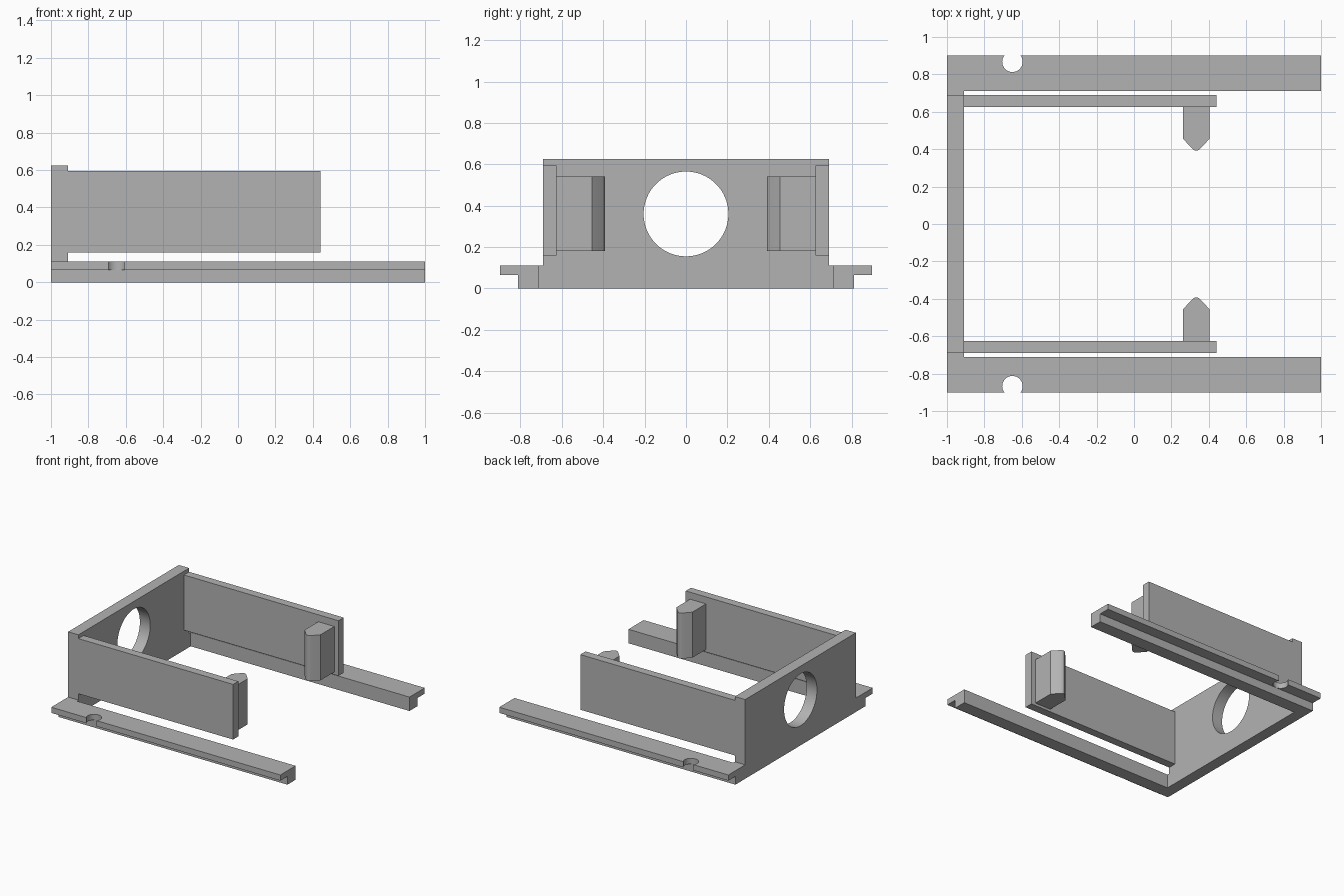
import bpy, bmesh, math
from mathutils import Vector

cube = bpy.data.objects.get("Cube")
if cube:
    bpy.data.objects.remove(cube, do_unlink=True)

grey = bpy.data.materials.new("plain grey")
grey.use_nodes = True
grey.diffuse_color = (0.45, 0.45, 0.45, 1)
grey.node_tree.nodes["Principled BSDF"].inputs["Base Color"].default_value = (0.45, 0.45, 0.45, 1)


def prism(name, profile, axis, start, end):
    """Extrude a 2D profile along x (profile is y, z) or z (profile is x, y)."""
    def place(a, b, t):
        return Vector((t, a, b)) if axis == "x" else Vector((a, b, t))
    bm = bmesh.new()
    face = bm.faces.new([bm.verts.new(place(a, b, start)) for a, b in profile])
    out = bmesh.ops.extrude_face_region(bm, geom=[face])
    moved = [v for v in out["geom"] if isinstance(v, bmesh.types.BMVert)]
    bmesh.ops.translate(bm, verts=moved, vec=place(0, 0, end - start))
    bmesh.ops.recalc_face_normals(bm, faces=bm.faces)
    mesh = bpy.data.meshes.new(name)
    bm.to_mesh(mesh)
    bm.free()
    mesh.materials.append(grey)
    obj = bpy.data.objects.new(name, mesh)
    bpy.context.collection.objects.link(obj)
    return obj


def rect(a0, a1, b0, b1):
    return [(a0, b0), (a1, b0), (a1, b1), (a0, b1)]


def circle(a, b, radius, count=64):
    steps = [math.tau * i / count for i in range(count)]
    return [(a + radius * math.cos(t), b + radius * math.sin(t)) for t in steps]


def activate(obj):
    bpy.ops.object.select_all(action="DESELECT")
    obj.select_set(True)
    bpy.context.view_layer.objects.active = obj


def cut(obj, cutter):
    mod = obj.modifiers.new("cut", "BOOLEAN")
    mod.operation = "DIFFERENCE"
    mod.solver = "EXACT"
    mod.object = cutter
    activate(obj)
    bpy.ops.object.modifier_apply(modifier=mod.name)
    bpy.data.objects.remove(cutter, do_unlink=True)


def finish(obj, mirrored=True):
    activate(obj)
    bpy.ops.object.shade_smooth_by_angle(angle=math.radians(25))
    if mirrored:
        mod = obj.modifiers.new("mirror", "MIRROR")
        mod.use_axis = (False, True, False)
        mod.use_mirror_merge = False


# End plate with a wider foot and a round opening
half = [(0.71, 0), (0.71, 0.11), (0.69, 0.11), (0.69, 0.625)]
plate = prism("end_plate", half + [(-y, z) for y, z in reversed(half)], "x", -1, -0.91)
cut(plate, prism("opening_cutter", circle(0, 0.36, 0.205), "x", -1.1, -0.8))
finish(plate, mirrored=False)

# Stepped base rails with a round notch in the outer lip
rail_profile = [(0.71, 0), (0.812, 0), (0.812, 0.065), (0.9, 0.065), (0.9, 0.11), (0.71, 0.11)]
rail = prism("base_rails", rail_profile, "x", -1, 1)
cut(rail, prism("notch_cutter", circle(-0.65, 0.867, 0.0545, 48), "z", 0.03, 0.2))
finish(rail)

# Raised side arms
finish(prism("side_arms", rect(0.625, 0.69, 0.16, 0.595), "x", -0.91, 0.44))

# Pointed latches with a rounded tip, facing inwards
middle = 0.333
side = [(0.07, 0.625), (0.07, 0.455), (0.022, 0.403), (0.012, 0.395)]
latch_profile = ([(middle + x, y) for x, y in side] + [(middle, 0.392)]
                 + [(middle - x, y) for x, y in reversed(side)])
finish(prism("latches", latch_profile, "z", 0.18, 0.54))
